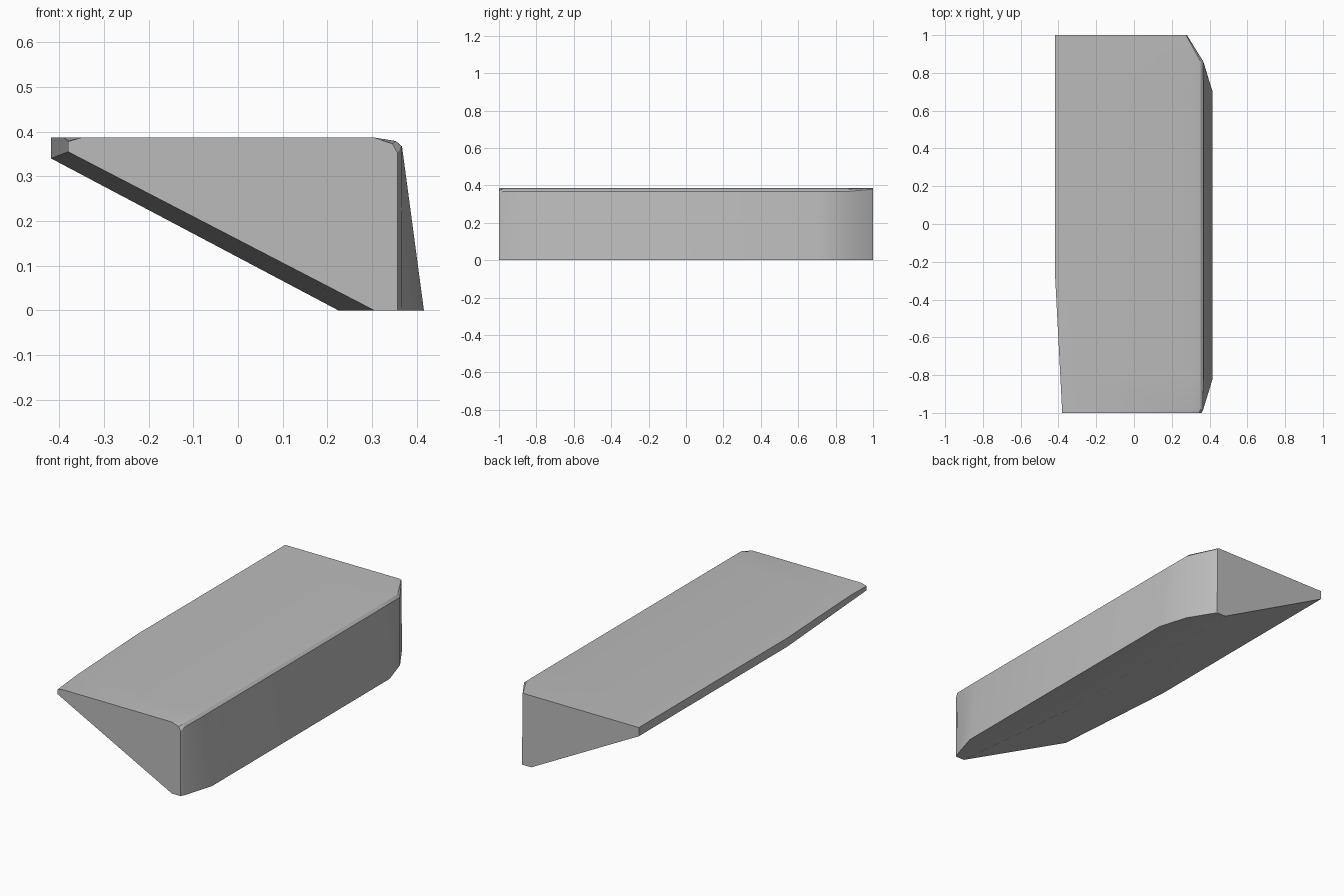
import bpy
import bmesh
import math

cube = bpy.data.objects.get("Cube")
if cube:
    bpy.data.objects.remove(cube, do_unlink=True)

# Plain grey material
grey = bpy.data.materials.new("plain_grey")
grey.use_nodes = True
colour = (0.5, 0.5, 0.5, 1)
grey.diffuse_color = colour
grey.node_tree.nodes["Principled BSDF"].inputs["Base Color"].default_value = colour

TOP = 0.387


def mix(a, b, t):
    return a + (b - a) * t


def section(y, foot, side, shoulder, crown):
    """Wedge cross-section: foot and side are the right edge at the base and top."""
    t = max(0, (-0.27 - y) / 0.73)          # the thin left edge tapers to the front
    tip = mix(-0.418, -0.38, t)
    nose = max(0, (-0.9 - y) / 0.1)
    return [
        (tip, y, mix(TOP, 0.378, nose)),
        (tip, y, mix(0.34, 0.355, t)),
        (mix(0.225, 0.305, t), y, 0),
        (foot, y, 0),
        (side, y, shoulder),
        (mix(side, crown, 0.22), y, mix(shoulder, TOP, 0.6)),
        (crown, y, TOP),
        (-0.35, y, TOP),
    ]


# Stations from front to back: y, foot, side, shoulder height, crown
stations = [
    (-1.0, 0.357, 0.357, 0.352, 0.305),
    (-0.98, 0.367, 0.366, 0.367, 0.305),
    (-0.82, 0.416, 0.367, 0.367, 0.305),
    (-0.27, 0.416, 0.367, 0.367, 0.305),
    (0.7, 0.416, 0.367, 0.367, 0.305),
    (0.86, 0.367, 0.366, 0.367, 0.305),
    (1.0, 0.28, 0.278, 0.38, 0.266),
]

# Wedge body lofted through the stations
bm = bmesh.new()
rings = [[bm.verts.new(p) for p in section(*s)] for s in stations]
for a, b in zip(rings, rings[1:]):
    for i in range(len(a)):
        j = (i + 1) % len(a)
        bm.faces.new((a[i], a[j], b[j], b[i]))
bm.faces.new(rings[0])
bm.faces.new(rings[-1])
bmesh.ops.recalc_face_normals(bm, faces=bm.faces)

mesh = bpy.data.meshes.new("wedge_body")
bm.to_mesh(mesh)
bm.free()
mesh.materials.append(grey)
body = bpy.data.objects.new("wedge_body", mesh)
bpy.context.collection.objects.link(body)

bpy.ops.object.select_all(action="DESELECT")
body.select_set(True)
bpy.context.view_layer.objects.active = body
bpy.ops.object.shade_smooth_by_angle(angle=math.radians(30))
